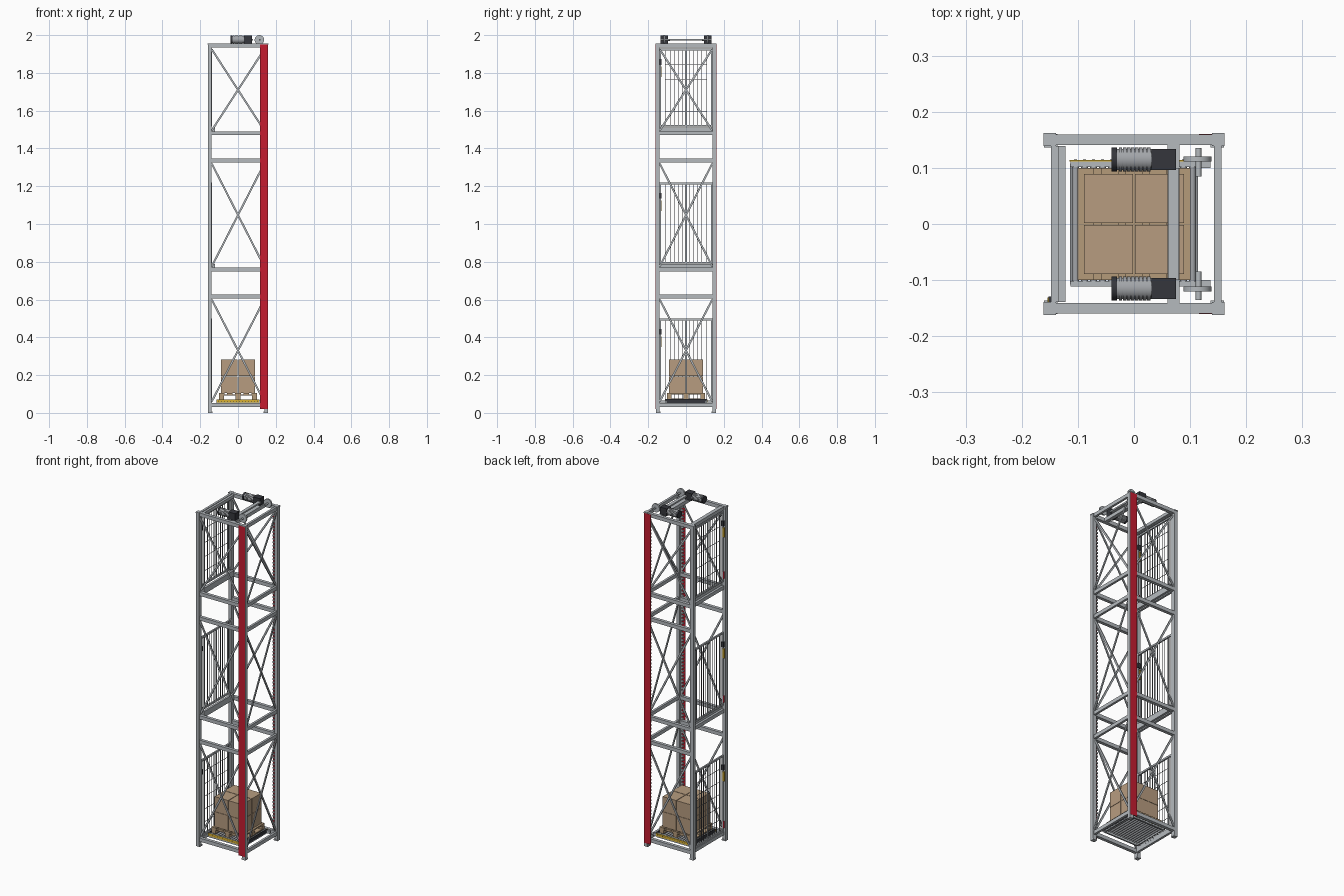
import bpy
import bmesh
from mathutils import Vector, Matrix

cube = bpy.data.objects.get("Cube")
if cube:
    bpy.data.objects.remove(cube, do_unlink=True)


def material(name, r, g, b):
    m = bpy.data.materials.new(name)
    m.use_nodes = True
    m.diffuse_color = (r, g, b, 1)
    m.node_tree.nodes["Principled BSDF"].inputs["Base Color"].default_value = (r, g, b, 1)
    return m


STEEL = material("galvanised steel", 0.46, 0.49, 0.515)
RED = material("red cover", 0.56, 0.012, 0.03)
DARK = material("dark metal", 0.035, 0.037, 0.045)
MOTOR = material("motor grey", 0.36, 0.375, 0.395)
CARD = material("cardboard", 0.475, 0.335, 0.215)
WOOD = material("pallet wood", 0.46, 0.325, 0.195)
YELLOW = material("safety yellow", 0.7, 0.44, 0.03)
WIRE = material("gate wire", 0.2, 0.21, 0.225)


class Part:
    """Collects boxes, bars and cylinders into one named object."""

    def __init__(self, name, mat):
        self.name, self.mat, self.bm = name, mat, bmesh.new()

    def box(self, x, y, z):
        size = [b - a for a, b in (x, y, z)]
        mid = [(a + b) / 2 for a, b in (x, y, z)]
        m = Matrix.Translation(mid) @ Matrix.Diagonal((*size, 1))
        bmesh.ops.create_cube(self.bm, size=1, matrix=m)

    def bar(self, a, b, thick, wide):
        a, b = Vector(a), Vector(b)
        turn = (b - a).to_track_quat("Z", "Y").to_matrix().to_4x4()
        m = Matrix.Translation((a + b) / 2) @ turn @ Matrix.Diagonal((thick, wide, (b - a).length, 1))
        bmesh.ops.create_cube(self.bm, size=1, matrix=m)

    def rod(self, a, b, r, sides=20):
        a, b = Vector(a), Vector(b)
        turn = (b - a).to_track_quat("Z", "Y").to_matrix().to_4x4()
        bmesh.ops.create_cone(self.bm, cap_ends=True, segments=sides, radius1=r, radius2=r,
                              depth=(b - a).length, matrix=Matrix.Translation((a + b) / 2) @ turn)

    def done(self, smooth=False):
        me = bpy.data.meshes.new(self.name)
        self.bm.to_mesh(me)
        self.bm.free()
        me.materials.append(self.mat)
        ob = bpy.data.objects.new(self.name, me)
        bpy.context.collection.objects.link(ob)
        if smooth:
            bpy.ops.object.select_all(action="DESELECT")
            ob.select_set(True)
            bpy.context.view_layer.objects.active = ob
            bpy.ops.object.shade_smooth_by_angle()


OUT, INN, TOP = 0.16, 0.139, 1.955
T = 0.021
LEVELS = (0.032, 0.605, 0.748, 1.326, 1.47)


def span(lo, hi, sign):
    """Interval mirrored to one side."""
    return tuple(sorted((lo * sign, hi * sign)))


# Corner posts with feet and top caps
posts = Part("corner_posts", STEEL)
for sx in (-1, 1):
    for sy in (-1, 1):
        posts.box(span(INN, OUT, sx), span(INN, OUT, sy), (0, TOP))
        posts.box(span(INN - 0.003, OUT, sx), span(INN - 0.003, OUT, sy), (0, 0.008))
        posts.box(span(INN, 0.161, sx), span(INN, 0.162, sy), (TOP - 0.004, TOP + 0.001))
posts.done()

# Horizontal beams
beams = Part("cross_beams", STEEL)
for z in LEVELS + (TOP - T,):
    for s in (-1, 1):
        beams.box((-INN, INN), span(0.141, 0.1595, s), (z, z + T))
    beams.box((0.143, 0.156), (-INN, INN), (z, z + T))
for z in (LEVELS[0], LEVELS[2], LEVELS[4], TOP - T):
    beams.box((-0.148, -0.135), (-INN, INN), (z, z + T))
beams.done()

# Landing sills under the gates
sills = Part("landing_sills", STEEL)
for z in (LEVELS[2], LEVELS[4]):
    sills.box((-0.1345, -0.122), (-INN, INN), (z + 0.006, z + 0.04))
sills.box((-0.1345, -0.122), (-INN, INN), (TOP - T, TOP - 0.003))
sills.done()

# Diagonal bracing on three sides
braces = Part("diagonal_braces", STEEL)
for lo, hi in ((0.06, 0.6), (0.775, 1.32), (1.495, 1.925)):
    for d, (za, zb) in ((0.003, (lo, hi)), (-0.003, (hi, lo))):
        for s in (-1, 1):
            braces.bar((-INN, s * 0.15 + d, za), (INN, s * 0.15 + d, zb), 0.006, 0.01)
        braces.bar((0.149 + d, -INN, za), (0.149 + d, INN, zb), 0.006, 0.01)
braces.done()

# Red guide covers with the ladder-like racks behind them
covers = Part("red_guide_covers", RED)
racks = Part("guide_racks", STEEL)
for s in (-1, 1):
    covers.box((0.116, 0.1588), span(0.1598, 0.1605, s), (0.02, TOP - 0.005))
    racks.box((0.134, 0.139), span(0.148, 0.154, s), (0.02, TOP - T))
    for i in range(95):
        z = 0.03 + i * 0.02
        racks.box((0.12, 0.134), span(0.148, 0.154, s), (z, z + 0.009))
covers.done()
racks.done()

# Landing gates on the loading side
frames = Part("gate_frames", STEEL)
wires = Part("gate_wires", WIRE)
locks = Part("gate_locks", DARK)
signs = Part("gate_switches", YELLOW)
stops = Part("gate_stop_buttons", RED)
for lo, hi, rows in ((0.055, 0.5, 5), (0.79, 1.22, 0), (1.515, 1.928, 4)):
    gx = (-0.146, -0.137)
    for s in (-1, 1):
        frames.box(gx, span(0.132, 0.139, s), (lo, hi))
        wires.box(gx, span(0.108, 0.112, s), (lo, hi))
    for z in (lo, hi - 0.01):
        frames.box(gx, (-0.137, 0.137), (z, z + 0.01))
    for i in range(9):
        y = -0.08 + i * 0.02
        wires.box((-0.143, -0.14), (y - 0.0015, y + 0.0015), (lo, hi))
    frames.box((-0.144, -0.139), (-0.004, 0.004), (lo, hi))
    for i in range(rows):
        z = lo + (i + 1) * (hi - lo) / (rows + 1)
        wires.box((-0.14, -0.138), (-0.11, 0.11), (z - 0.001, z + 0.001))
    locks.box((-0.152, -0.1365), (-0.139, -0.129), (hi - 0.085, hi - 0.055))
    signs.box((-0.154, -0.1455), (-0.139, -0.131), (hi - 0.15, hi - 0.095))
    stops.box((-0.152, -0.1455), (-0.139, -0.132), (lo + 0.02, lo + 0.06))
for part in (frames, wires, locks, signs, stops):
    part.done()

# Lift platform: rails, yellow guards with dark roller ends, end plates
rails = Part("platform_rails", STEEL)
guards = Part("platform_guards", YELLOW)
ends = Part("roller_ends", DARK)
rollers = Part("conveyor_rollers", MOTOR)
for s in (-1, 1):
    rails.box((-0.113, 0.113), span(0.102, 0.111, s), (0.046, 0.071))
    rails.box((0.112, 0.136), span(0.1, 0.112, s), (0.05, 0.066))
    rails.box(span(0.106, 0.1135, s), (-0.105, 0.105), (0.046, 0.056))
    guards.box((-0.115, 0.115), span(0.111, 0.113 + s * 0.0015, s), (0.054, 0.07))
    ends.box(span(0.1135, 0.1145, s), (-0.108, 0.108), (0.052, 0.073))
for i in range(14):
    x = -0.104 + i * 0.016
    rollers.rod((x, -0.102, 0.063), (x, 0.102, 0.063), 0.0064, 14)
    for s in (-1, 1):
        ends.rod((x, s * 0.111, 0.062), (x, s * (0.1132 + s * 0.0015), 0.062), 0.0025, 8)
rails.done()
guards.done()
ends.done()
rollers.done(True)

# Pallet
pallet = Part("pallet", WOOD)
for i in range(5):
    x = -0.086 + i * 0.043
    pallet.box((x - 0.015, x + 0.015), (-0.1, 0.1), (0.098, 0.105))
for c in (-0.088, 0, 0.088):
    pallet.box((-0.1, 0.1), (c - 0.012, c + 0.012), (0.092, 0.098))
    pallet.box((c - 0.013, c + 0.013), (-0.1, 0.1), (0.071, 0.077))
    for y in (-0.088, 0, 0.088):
        pallet.box((c - 0.013, c + 0.013), (y - 0.012, y + 0.012), (0.077, 0.092))
pallet.done()

# Stacked cartons
cartons = Part("cartons", CARD)
for sx in (-1, 1):
    for sy in (-1, 1):
        for z in (0.105, 0.194):
            cartons.box(span(0.0015, 0.089, sx), span(0.0015, 0.089, sy), (z, z + 0.0875))
cartons.done()

# Drive on top: bearer, tie bar, motors, gearboxes and chain wheels
bearer = Part("motor_bearer", STEEL)
bearer.box((0.06, 0.081), (-0.141, 0.141), (TOP - T, TOP))
bearer.done()
tie = Part("motor_tie_bar", STEEL)
tie.box((0.061, 0.08), (-0.1, 0.1), (1.971, 1.98))
tie.done()
motors = Part("motor_bodies", MOTOR)
caps = Part("motor_fan_covers", DARK)
gears = Part("gearboxes", DARK)
wheels = Part("chain_wheels", STEEL)
ZM = 1.976
for s in (-1, 1):
    y = s * 0.115
    motors.rod((-0.03, y, ZM), (0.031, y, ZM), 0.019)
    for i in range(8):
        x = -0.027 + i * 0.0072
        motors.rod((x, y, ZM), (x + 0.006, y, ZM), 0.021)
    caps.rod((-0.04, y, ZM), (-0.03, y, ZM), 0.021)
    gears.box((0.031, 0.075), (y - 0.019, y + 0.019), (TOP, 1.997))
    wheels.rod((0.113, s * 0.111, 1.975), (0.113, s * 0.12, 1.975), 0.025, 32)
    wheels.rod((0.115, s * 0.085, 1.975), (0.115, s * 0.135, 1.975), 0.005)
gears.done()
for part in (motors, caps, wheels):
    part.done(True)
